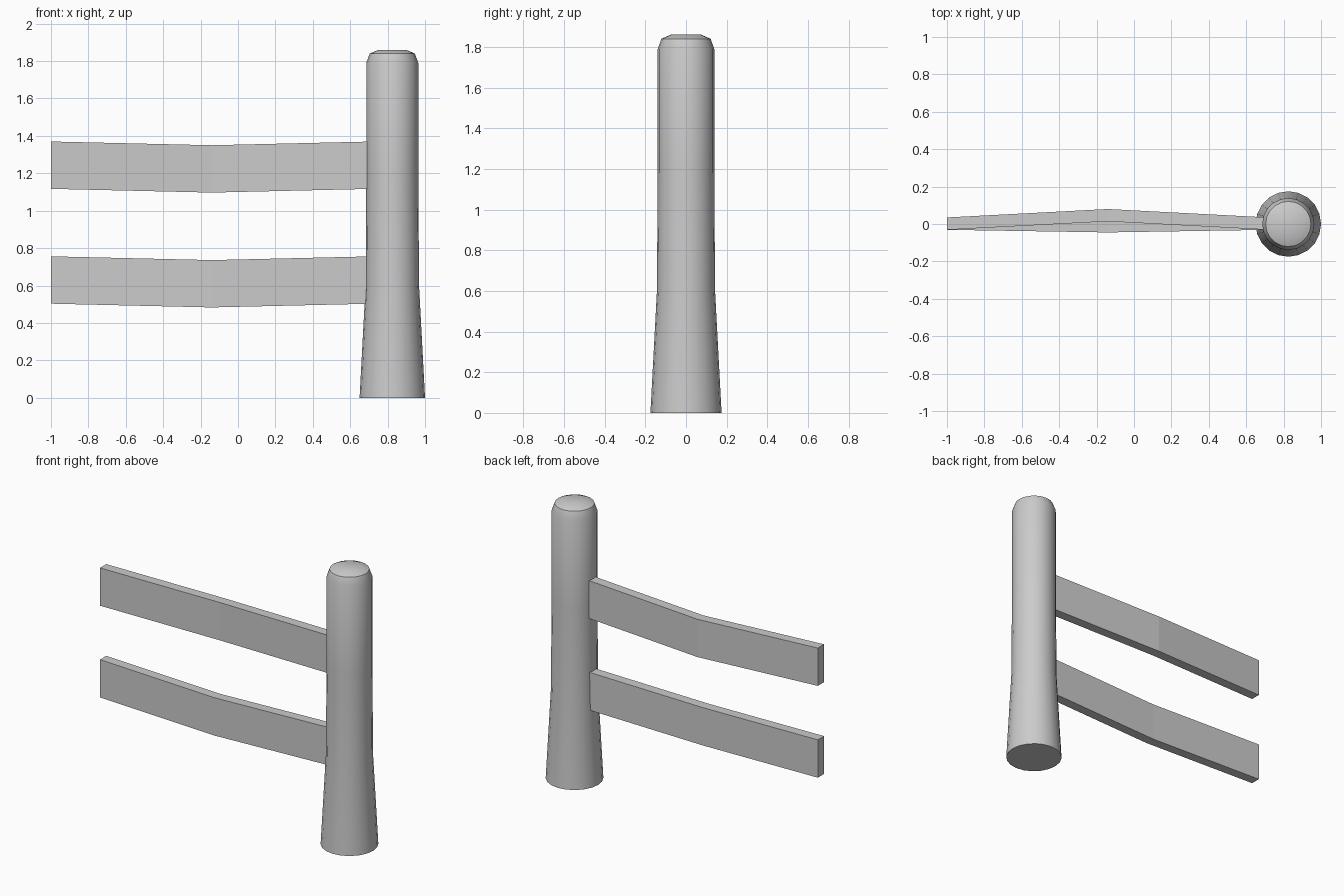
import bpy, bmesh, math

if "Cube" in bpy.data.objects:
    bpy.data.objects.remove(bpy.data.objects["Cube"])

SIDES = 20
POST_X = 0.825


def finish(bm, name):
    bmesh.ops.recalc_face_normals(bm, faces=bm.faces)
    mesh = bpy.data.meshes.new(name)
    bm.to_mesh(mesh)
    bm.free()
    obj = bpy.data.objects.new(name, mesh)
    bpy.context.collection.objects.link(obj)
    return obj


def lathe(name, profile, x):
    bm = bmesh.new()
    rings = [[bm.verts.new((x + r * math.cos(2 * math.pi * i / SIDES),
                            r * math.sin(2 * math.pi * i / SIDES), z))
              for i in range(SIDES)] for r, z in profile]
    for a, b in zip(rings, rings[1:]):
        for i in range(SIDES):
            j = (i + 1) % SIDES
            bm.faces.new((a[i], a[j], b[j], b[i]))
    bm.faces.new(rings[0])
    bm.faces.new(rings[-1])
    return finish(bm, name)


def rail(name, bottom, bow, sag=0.02, height=0.253, half=0.033):
    bm = bmesh.new()
    # rectangular section at both ends and at the bent middle
    stations = [(-1.0, 0.002, bottom), (-0.14, 0.002 + bow, bottom - sag),
                (0.72, 0.002, bottom)]
    loops = [[bm.verts.new((x, y + dy, z + dz))
              for dy, dz in ((-half, 0), (half, 0), (half, height), (-half, height))]
             for x, y, z in stations]
    for a, b in zip(loops, loops[1:]):
        for i in range(4):
            j = (i + 1) % 4
            bm.faces.new((a[i], a[j], b[j], b[i]))
    bm.faces.new(loops[0])
    bm.faces.new(loops[-1])
    return finish(bm, name)


# Flared round post with a rounded top
post = lathe("post", [(0.175, 0), (0.143, 0.6), (0.139, 1.2), (0.139, 1.79),
                      (0.121, 1.84), (0.075, 1.86)], POST_X)
bpy.context.view_layer.objects.active = post
post.select_set(True)
bpy.ops.object.shade_smooth_by_angle(angle=math.radians(35))

# Sagging rails, one bowed backward and one forward
rail("upper_rail", 1.117, 0.045)
rail("lower_rail", 0.503, -0.014)
